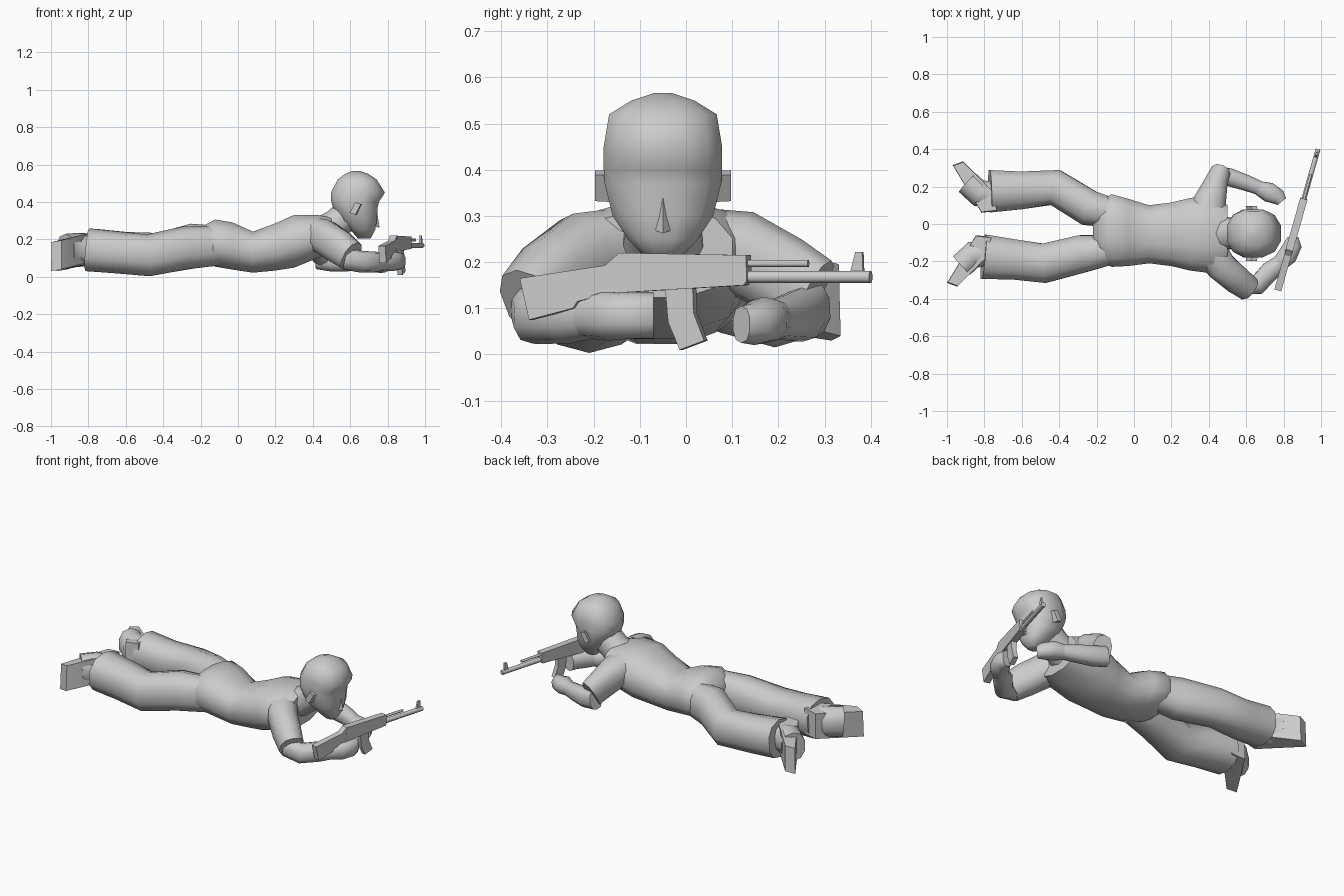
import bpy, bmesh, math
from mathutils import Vector as V


def finish(name, bm, angle=45):
    bmesh.ops.recalc_face_normals(bm, faces=bm.faces)
    me = bpy.data.meshes.new(name)
    bm.to_mesh(me)
    bm.free()
    ob = bpy.data.objects.new(name, me)
    bpy.context.collection.objects.link(ob)
    bpy.ops.object.select_all(action='DESELECT')
    ob.select_set(True)
    bpy.context.view_layer.objects.active = ob
    bpy.ops.object.shade_smooth_by_angle(angle=math.radians(angle))
    return ob


def loft(name, rings, n=10, axis=None, power=0.85, up=(0, 0, 1), angle=50):
    """Rings are (centre x, y, z, half width, half height) along a path."""
    bm, loops = bmesh.new(), []
    pts = [V(r[:3]) for r in rings]
    for i, (p, r) in enumerate(zip(pts, rings)):
        d = V(axis) if axis else pts[min(i + 1, len(pts) - 1)] - pts[max(i - 1, 0)]
        side = d.cross(V(up)).normalized()
        top = side.cross(d).normalized()
        loop = []
        for k in range(n):
            a = math.tau * (k + 0.5) / n
            c, s = math.cos(a), math.sin(a)
            c, s = [math.copysign(abs(t) ** power, t) for t in (c, s)]
            loop.append(bm.verts.new(p + side * c * r[3] + top * s * r[4]))
        loops.append(loop)
    for a, b in zip(loops, loops[1:]):
        for k in range(n):
            bm.faces.new((a[k], a[(k + 1) % n], b[(k + 1) % n], b[k]))
    bm.faces.new(loops[0])
    bm.faces.new(loops[-1])
    return finish(name, bm, angle)


def prism(name, base, offset, scale=1.0):
    """Polygon of 3D points joined to a shifted, optionally scaled copy."""
    bm = bmesh.new()
    base = [V(p) for p in base]
    mid = sum(base, V()) / len(base)
    a = [bm.verts.new(p) for p in base]
    b = [bm.verts.new(mid + (p - mid) * scale + V(offset)) for p in base]
    bm.faces.new(a)
    bm.faces.new(b)
    for k in range(len(a)):
        j = (k + 1) % len(a)
        bm.faces.new((a[k], a[j], b[j], b[k]))
    return finish(name, bm, 30)


# Torso, lying belly down
loft("torso", [(-0.22, -0.05, 0.175, 0.09, 0.05), (-0.18, -0.04, 0.18, 0.165, 0.10),
               (-0.12, -0.035, 0.18, 0.20, 0.13),
               (-0.03, -0.045, 0.165, 0.185, 0.13), (0.08, -0.055, 0.132, 0.16, 0.113),
               (0.20, -0.055, 0.16, 0.175, 0.13), (0.30, -0.055, 0.19, 0.20, 0.145),
               (0.42, -0.055, 0.215, 0.215, 0.12), (0.50, -0.055, 0.22, 0.16, 0.10)],
     n=12, axis=(1, 0, 0))
loft("neck", [(0.42, -0.05, 0.22, 0.10, 0.09), (0.52, -0.05, 0.28, 0.085, 0.08),
              (0.62, -0.05, 0.36, 0.085, 0.085)])

# Trouser legs
loft("left_leg", [(-0.07, 0.05, 0.17, 0.075, 0.10), (-0.24, 0.085, 0.165, 0.10, 0.12),
                  (-0.42, 0.195, 0.125, 0.10, 0.11), (-0.60, 0.18, 0.13, 0.105, 0.11),
                  (-0.77, 0.175, 0.145, 0.118, 0.112)])
loft("right_leg", [(-0.07, -0.13, 0.17, 0.075, 0.105), (-0.28, -0.16, 0.155, 0.105, 0.115),
                   (-0.48, -0.21, 0.115, 0.11, 0.112), (-0.64, -0.19, 0.13, 0.112, 0.112),
                   (-0.805, -0.175, 0.145, 0.124, 0.115)])

# Shoes lying on their inner sides, toes outward
for name, dx, s in (("left_shoe", 0.03, 1), ("right_shoe", 0.0, -1)):
    bottom = [(-0.845, 0.06, 0.07), (-1.0, 0.315, 0.03), (-0.945, 0.335, 0.04),
              (-0.79, 0.18, 0.08), (-0.76, 0.07, 0.08)]
    prism(name, [(x + dx, s * y, z) for x, y, z in bottom], (0, 0, 0.155), 0.97)
    loft(name + "_top", [(-0.92 + dx, s * 0.22, 0.14, 0.07, 0.09),
                         (-0.86 + dx, s * 0.165, 0.145, 0.075, 0.09),
                         (-0.74 + dx, s * 0.15, 0.145, 0.075, 0.075)])

# Head built from horizontal slices: height, back x, front x, half width
slices = [(0.205, 0.64, 0.71, 0.035), (0.25, 0.60, 0.735, 0.078), (0.30, 0.545, 0.745, 0.112),
          (0.37, 0.505, 0.75, 0.13), (0.40, 0.495, 0.757, 0.132), (0.45, 0.492, 0.79, 0.132),
          (0.52, 0.53, 0.745, 0.12), (0.55, 0.57, 0.70, 0.07), (0.566, 0.61, 0.65, 0.02)]
loft("head", [((b + f) / 2, -0.05, z, w, (f - b) / 2) for z, b, f, w in slices],
     n=12, axis=(0, 0, 1), up=(1, 0, 0), angle=70)
prism("nose", [(0.725, -0.075, 0.272), (0.725, -0.025, 0.272), (0.757, -0.05, 0.262)],
      (0.0, 0, 0.09), 0.3)
for name, s in (("left_ear", 1), ("right_ear", -1)):
    y = -0.05 + s * 0.11
    prism(name, [(0.605, y, 0.34), (0.635, y, 0.33), (0.665, y, 0.387), (0.635, y, 0.397)],
          (-0.008, s * 0.037, 0.002), 1.0)

# Sleeves, forearms and fists
loft("left_sleeve", [(0.39, 0.00, 0.235, 0.10, 0.085), (0.405, 0.12, 0.22, 0.09, 0.092),
                     (0.435, 0.21, 0.17, 0.065, 0.09), (0.46, 0.275, 0.13, 0.055, 0.085)])
loft("right_sleeve", [(0.40, -0.12, 0.235, 0.09, 0.085), (0.46, -0.22, 0.215, 0.085, 0.095),
                      (0.54, -0.29, 0.16, 0.08, 0.095), (0.605, -0.34, 0.11, 0.07, 0.085)])
loft("left_forearm", [(0.43, 0.27, 0.10, 0.045, 0.06), (0.51, 0.25, 0.085, 0.05, 0.058),
                      (0.60, 0.22, 0.08, 0.045, 0.05), (0.69, 0.185, 0.075, 0.038, 0.04)])
loft("left_hand", [(0.66, 0.195, 0.075, 0.038, 0.042), (0.72, 0.17, 0.075, 0.055, 0.05),
                   (0.77, 0.145, 0.065, 0.045, 0.045), (0.79, 0.12, 0.065, 0.03, 0.04)])
loft("right_forearm", [(0.57, -0.33, 0.10, 0.05, 0.06), (0.66, -0.325, 0.08, 0.055, 0.058),
                       (0.73, -0.25, 0.08, 0.055, 0.056), (0.79, -0.20, 0.08, 0.042, 0.045)])
loft("right_hand", [(0.77, -0.22, 0.08, 0.042, 0.045), (0.82, -0.17, 0.085, 0.055, 0.055),
                    (0.85, -0.11, 0.085, 0.05, 0.05), (0.85, -0.07, 0.085, 0.03, 0.05)])


# Toy rifle held across the body, drawn as y-z profiles on a slanted plane
def gun_point(y, z):
    return V((0.87 + 0.285 * y, y, z))


def gun_part(name, profile, thick):
    off = V((1, -0.285, 0)).normalized() * thick
    prism(name, [gun_point(y, z) - off / 2 for y, z in profile], off)


gun_part("gun_stock", [(-0.355, 0.165), (-0.335, 0.075), (-0.24, 0.10), (-0.23, 0.115),
                       (-0.15, 0.135), (-0.13, 0.22), (-0.14, 0.22), (-0.17, 0.193)], 0.038)
gun_part("gun_body", [(-0.15, 0.133), (0.13, 0.15), (0.137, 0.16), (0.135, 0.215),
                      (-0.14, 0.22)], 0.04)
gun_part("gun_magazine", [(-0.042, 0.15), (0.018, 0.15), (0.02, 0.09), (0.043, 0.03),
                          (-0.01, 0.01), (-0.035, 0.07)], 0.028)
gun_part("gun_sight", [(0.355, 0.17), (0.385, 0.17), (0.383, 0.222), (0.368, 0.222)], 0.012)
for name, y0, y1, z, r in (("gun_barrel", 0.12, 0.40, 0.168, 0.014),
                           ("gun_upper_tube", 0.12, 0.265, 0.197, 0.008)):
    loft(name, [(*gun_point(y0, z), r, r), (*gun_point(y1, z), r, r)], n=8, power=1)
